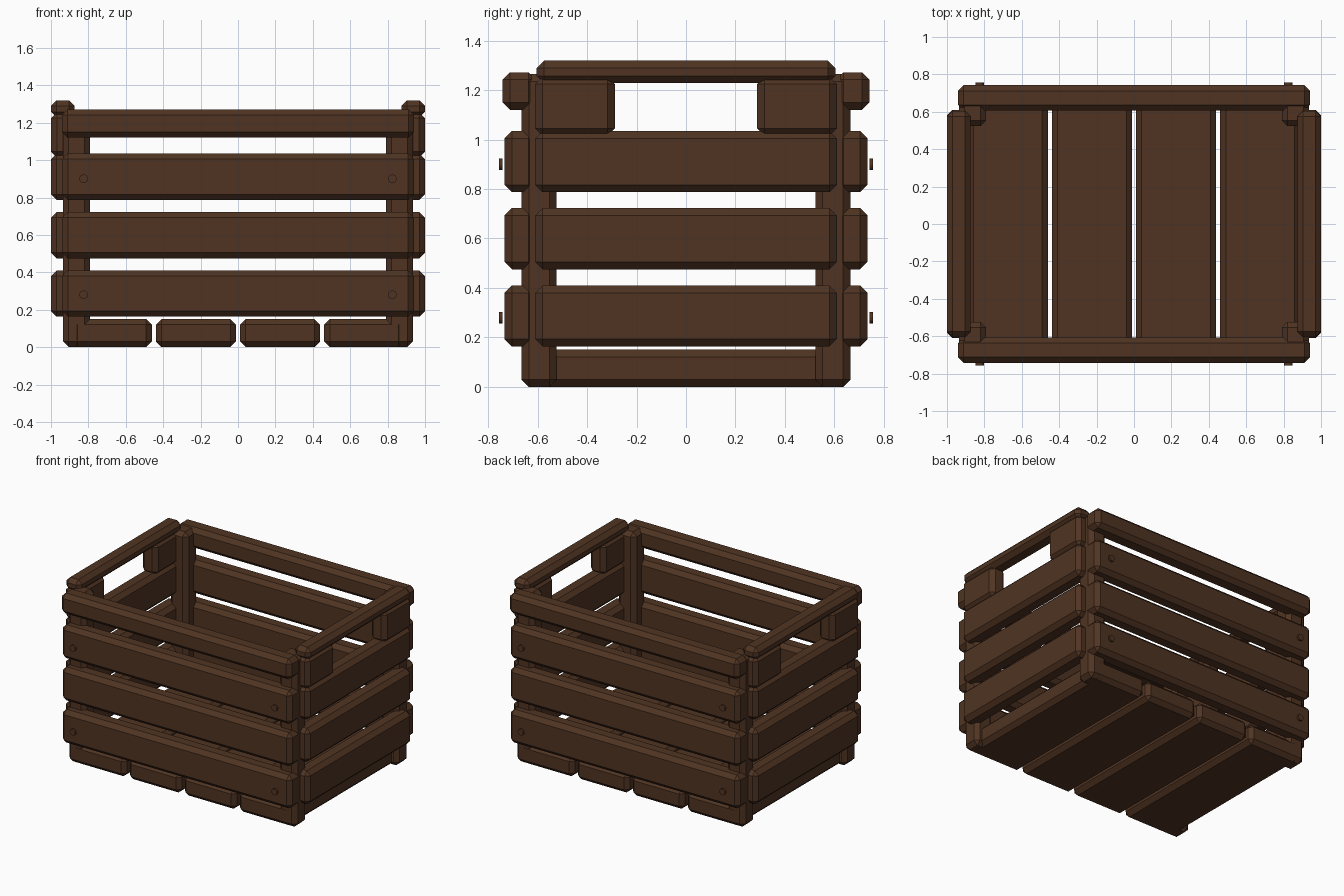
import bpy
import math

cube = bpy.data.objects.get("Cube")
if cube:
    bpy.data.objects.remove(cube, do_unlink=True)

wood = bpy.data.materials.new("dark_brown_wood")
wood.use_nodes = True
colour = (0.08, 0.034, 0.016, 1)
wood.diffuse_color = colour
bsdf = next(n for n in wood.node_tree.nodes if n.type == 'BSDF_PRINCIPLED')
bsdf.inputs["Base Color"].default_value = colour

CHAMFER = 0.03


def plank(name, x, y, z):
    """Chamfered box given by its (min, max) range on each axis."""
    bpy.ops.mesh.primitive_cube_add(size=1)
    ob = bpy.context.object
    ob.name = name
    centre = [(a + b) / 2 for a, b in (x, y, z)]
    size = [b - a for a, b in (x, y, z)]
    for v in ob.data.vertices:
        v.co = [c + s * t for c, s, t in zip(centre, size, v.co)]
    ob.data.materials.append(wood)
    bevel = ob.modifiers.new("chamfer", 'BEVEL')
    bevel.width = CHAMFER
    bevel.segments = 1
    return ob


def span(side, a, b):
    """Range a..b on the positive or negative side of an axis."""
    return tuple(sorted((side * a, side * b)))


SLAT_HEIGHTS = [(0.163, 0.41), (0.475, 0.723), (0.787, 1.035)]

# Floor boards
for i in range(4):
    left = -0.889 + i * 0.45
    plank(f"floor_board_{i + 1}", (left, left + 0.428), (-0.666, 0.666), (0, 0.15))

# Corner posts
for sx in (-1, 1):
    for sy in (-1, 1):
        plank("corner_post", span(sx, 0.79, 0.935), span(sy, 0.523, 0.665), (0, 1.265))

# Long walls: slats, top rail and nail heads
for side, label in ((-1, "front"), (1, "back")):
    for z in SLAT_HEIGHTS:
        plank(f"{label}_slat", (-0.94, 0.94), span(side, 0.607, 0.734), z)
    plank(f"{label}_top_rail", (-0.941, 0.941), span(side, 0.607, 0.742), (1.12, 1.272))
    for x in (-0.825, 0.825):
        for z in (0.28, 0.9):
            bpy.ops.mesh.primitive_cylinder_add(
                vertices=16, radius=0.023, depth=0.014,
                location=(x, side * 0.749, z), rotation=(math.pi / 2, 0, 0))
            bpy.context.object.name = f"{label}_nail_head"
            bpy.context.object.data.materials.append(wood)

# Short walls: slats, handle blocks and handle rail
for side, label in ((-1, "right"), (1, "left")):
    for z in SLAT_HEIGHTS:
        plank(f"{label}_slat", span(side, 0.873, 1), (-0.61, 0.61), z)
    for sy in (-1, 1):
        plank(f"{label}_handle_block", span(side, 0.873, 0.999), span(sy, 0.288, 0.61), (1.015, 1.255))
    plank(f"{label}_handle_rail", span(side, 0.873, 1), (-0.604, 0.604), (1.228, 1.32))
